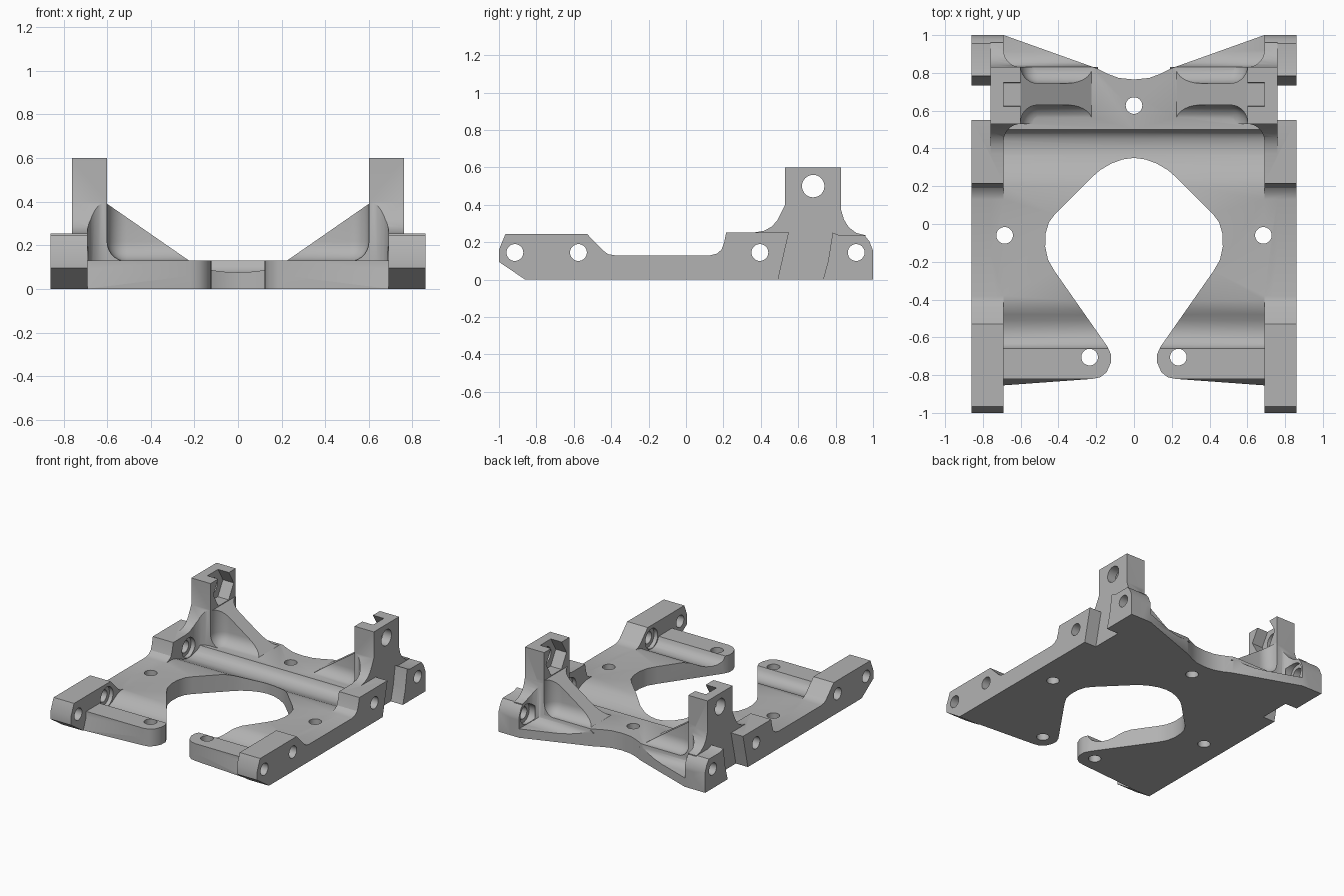
import bpy, bmesh, math
from mathutils import Vector

old = bpy.data.objects.get("Cube")
if old:
    bpy.data.objects.remove(old, do_unlink=True)

grey = bpy.data.materials.new("mid_grey")
grey.use_nodes = True
grey.diffuse_color = (0.45, 0.45, 0.45, 1)
grey.node_tree.nodes["Principled BSDF"].inputs["Base Color"].default_value = grey.diffuse_color


def finish(name, bm):
    bmesh.ops.recalc_face_normals(bm, faces=bm.faces)
    mesh = bpy.data.meshes.new(name)
    bm.to_mesh(mesh)
    bm.free()
    mesh.materials.append(grey)
    ob = bpy.data.objects.new(name, mesh)
    bpy.context.collection.objects.link(ob)
    return ob


def prism(name, axis, pts, lo, hi):
    """Extrude a 2D outline along x (y,z), y (x,z) or z (x,y)."""
    place = {"x": lambda a, b, t: (t, a, b),
             "y": lambda a, b, t: (a, t, b),
             "z": lambda a, b, t: (a, b, t)}[axis]
    bm = bmesh.new()
    face = bm.faces.new([bm.verts.new(place(a, b, lo)) for a, b in pts])
    ext = bmesh.ops.extrude_face_region(bm, geom=[face])
    verts = [v for v in ext["geom"] if isinstance(v, bmesh.types.BMVert)]
    bmesh.ops.translate(bm, verts=verts, vec=Vector(place(0, 0, hi - lo)))
    return finish(name, bm)


def ring(a, b, r, n=32, turn=0.0):
    return [(a + r * math.cos(turn + math.tau * i / n),
             b + r * math.sin(turn + math.tau * i / n)) for i in range(n)]


def soft_box(name, lo, hi, r, upright_only=False):
    bm = bmesh.new()
    bmesh.ops.create_cube(bm, size=1)
    for v in bm.verts:
        v.co = [l + (c + 0.5) * (h - l) for c, l, h in zip(v.co, lo, hi)]
    edges = [e for e in bm.edges if not upright_only
             or abs(e.verts[0].co.z - e.verts[1].co.z) > 0.1]
    bmesh.ops.bevel(bm, geom=edges, offset=r, segments=7, profile=0.5, affect="EDGES")
    return finish(name, bm)


def combine(ob, other, how="DIFFERENCE"):
    mod = ob.modifiers.new("combine", "BOOLEAN")
    mod.operation, mod.object, mod.solver = how, other, "EXACT"
    bpy.context.view_layer.objects.active = ob
    bpy.ops.object.modifier_apply(modifier=mod.name)
    bpy.data.objects.remove(other, do_unlink=True)


# Base plate, one half, with open centre and rounded arm tip
plate = prism("mounting_frame", "z", [
    (-.05, .35), (0, .35), (.06, .342), (.12, .32), (.18, .285), (.22, .25),
    (.42, .05), (.45, .01), (.468, -.05), (.47, -.12), (.455, -.19), (.42, -.25),
    (.14, -.65), (.122, -.69), (.123, -.735), (.145, -.785), (.18, -.812),
    (.22, -.82), (.76, -.82), (.76, 1), (.69, 1), (.2, .825), (.14, .795),
    (.08, .773), (0, .765), (-.05, .765)], 0, .13)

# Screw channels milled across the plate
channels = [
    [(.5, .131), (.492, .108), (.475, .088), (.45, .074), (.41, .067), (.37, .07),
     (.33, .082), (.29, .1), (.25, .118), (.2, .131)],
    [(-.66, .131), (-.652, .108), (-.637, .088), (-.61, .073), (-.575, .067),
     (-.54, .072), (-.51, .084), (-.48, .102), (-.45, .119), (-.4, .131)],
    [(.83, .131), (.838, .108), (.855, .087), (.88, .073), (.91, .067),
     (1.1, .067), (1.1, .131)]]
for shape in channels:
    top = [(shape[-1][0], .3), (shape[0][0], .3)]
    combine(plate, prism("channel_cutter", "x", shape + top, -.2, .69))

# Side rail with raised ends
rail = prism("side_rail", "x", [
    (-.86, 0), (-1, .095), (-1, .16), (-.965, .245), (-.53, .245), (-.44, .153),
    (-.415, .136), (-.38, .13), (.13, .13), (.165, .139), (.19, .16), (.204, .2),
    (.215, .253), (.78, .253), (.82, .237), (.955, .237), (.98, .205), (1, .155),
    (1, 0)], .69, .86)
combine(rail, prism("notch_cutter", "x", [
    (.49, -.01), (.515, .1), (.55, .253), (.56, .4), (.8, .4), (.782, .237),
    (.76, .1), (.73, -.01)], .76, .95))

# Upright post with flared foot
post = prism("upright_post", "x", [
    (.36, .04), (.37, .253), (.42, .262), (.46, .285), (.49, .32), (.53, .4),
    (.53, .6), (.83, .6), (.83, .37), (.845, .32), (.87, .28), (.91, .25),
    (.96, .237), (.96, .04)], .6, .76)
for y0, y1 in ((-.3, .53), (.83, 1.5)):
    combine(post, soft_box("post_cutter", (-.5, y0, -.2), (.69, y1, 1), .09, True))

# Sloped gusset narrowed by rounded pockets
gusset = prism("gusset", "y", [
    (.19, .1), (.225, .13), (.6, .39), (.66, .39), (.66, .1)], .53, .83)
for y0, y1 in ((.1, .63), (.745, 1.3)):
    combine(gusset, soft_box("pocket_cutter", (-.5, y0, .126), (.6, y1, 1), .09))

# Tapered lip along the front of the arm
bm = bmesh.new()
for co in ((.7, -.82, .09), (.7, -.855, 0), (.7, -.8, 0), (.7, -.8, .09),
           (.22, -.82, .06), (.22, -.82, 0), (.22, -.81, 0), (.22, -.81, .06)):
    bm.verts.new(co)
bmesh.ops.convex_hull(bm, input=bm.verts)
lip = finish("arm_lip", bm)

for part in (rail, post, gusset, lip):
    combine(plate, part, "UNION")

# Cross holes with counterbores, and the post hole with its nut pocket
for y in (-.915, -.575, .395, .91):
    combine(plate, prism("hole_cutter", "x", ring(y, .145, .045), .6, 1))
    if y > -.9:
        combine(plate, prism("bore_cutter", "x", ring(y, .145, .074), .66, .72))
combine(plate, prism("hole_cutter", "x", ring(.68, .5, .06), .5, 1))
combine(plate, prism("nut_cutter", "x", ring(.685, .5, .121, 6), .55, .69))

# Vertical holes
for x, y in ((.685, -.06), (.235, -.705), (0, .627)):
    combine(plate, prism("hole_cutter", "z", ring(x, y, .044), -.1, .3))

# Mirror to the other side
mod = plate.modifiers.new("mirror", "MIRROR")
mod.use_axis[0] = True
mod.use_bisect_axis[0] = True
bpy.context.view_layer.objects.active = plate
bpy.ops.object.modifier_apply(modifier=mod.name)

bpy.ops.object.select_all(action="DESELECT")
plate.select_set(True)
bpy.ops.object.shade_smooth_by_angle(angle=math.radians(30))
